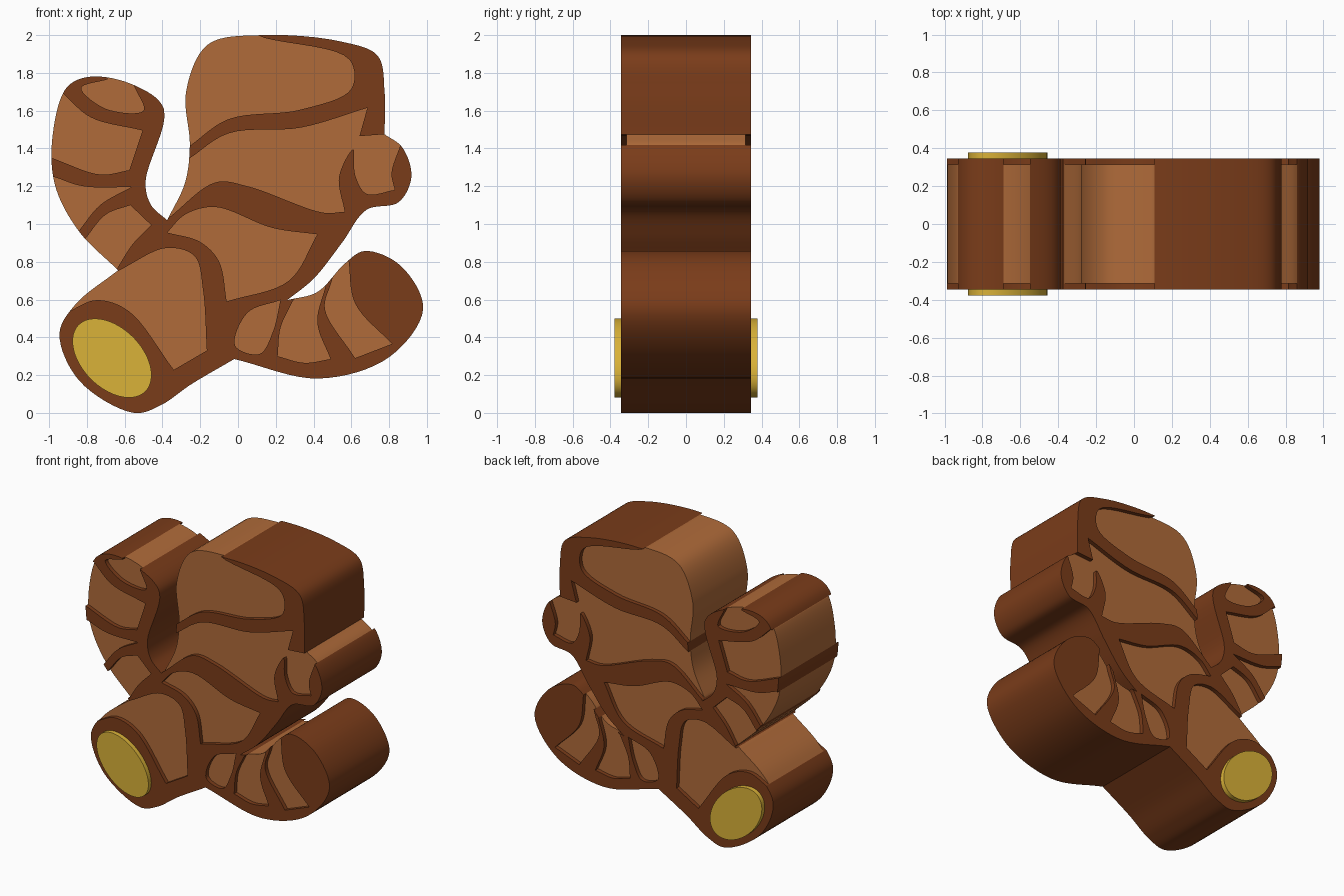
import bpy, bmesh, math
from mathutils import Vector

if "Cube" in bpy.data.objects:
    bpy.data.objects.remove(bpy.data.objects["Cube"])

STEPS = 8


def spline(p):
    """Centripetal Catmull-Rom samples through an open run of points."""
    if len(p) < 3:
        return p
    p = [2 * p[0] - p[1]] + p + [2 * p[-1] - p[-2]]
    out = []
    for a, b, c, d in zip(p, p[1:], p[2:], p[3:]):
        u = (a - b).length ** 0.5
        v = u + (b - c).length ** 0.5
        w = v + (c - d).length ** 0.5
        for i in range(STEPS):
            t = u + (v - u) * i / STEPS
            ab, bc, cd = a.lerp(b, t / u), b.lerp(c, (t - u) / (v - u)), c.lerp(d, (t - v) / (w - v))
            out.append(ab.lerp(bc, t / v).lerp(bc.lerp(cd, (t - u) / (w - u)), (t - u) / (v - u)))
    return out + [p[-2]]


def loop(start, *runs):
    """Closed loop: each smooth run carries on from the corner before it."""
    out = [Vector(start)]
    for r in runs:
        out += spline([out[-1]] + [Vector(q) for q in r])[1:]
    if (out[0] - out[-1]).length < 1e-4:
        out.pop()
    return out


def material(name, rgb):
    m = bpy.data.materials.new(name)
    m.diffuse_color = (*rgb, 1)
    m.use_nodes = True
    m.node_tree.nodes["Principled BSDF"].inputs["Base Color"].default_value = m.diffuse_color
    return m


def prism(name, pts, half, mat):
    bm = bmesh.new()
    f = bm.faces.new([bm.verts.new((x, -half, z)) for x, z in pts])
    for v in bmesh.ops.extrude_face_region(bm, geom=[f])["geom"]:
        if isinstance(v, bmesh.types.BMVert):
            v.co.y = half
    bmesh.ops.recalc_face_normals(bm, faces=bm.faces)
    me = bpy.data.meshes.new(name)
    bm.to_mesh(me)
    bm.free()
    me.materials.append(mat)
    ob = bpy.data.objects.new(name, me)
    bpy.context.collection.objects.link(ob)
    return ob


def boolean(ob, cutters, op):
    for c in cutters:
        m = ob.modifiers.new("cut", "BOOLEAN")
        m.object, m.operation, m.solver = c, op, "EXACT"
    dg = bpy.context.evaluated_depsgraph_get()
    me = bpy.data.meshes.new_from_object(ob.evaluated_get(dg))
    ob.modifiers.clear()
    ob.data = me


dark = material("dark_brown", (0.195, 0.045, 0.010))
light = material("light_brown", (0.434, 0.147, 0.042))
yellow = material("yellow", (0.70, 0.445, 0.04))

# Silhouette: leg, raised arm, head, ear and back, low arm
leg = [(-0.25, 0.15), (-0.41, 0.04), (-0.55, 0), (-0.84, 0.17), (-0.945, 0.42), (-0.86, 0.575), (-0.635, 0.755)]
raised_arm = [(-0.845, 0.965), (-0.97, 1.21), (-0.98, 1.48), (-0.905, 1.725), (-0.78, 1.78),
              (-0.55, 1.735), (-0.393, 1.61), (-0.49, 1.22), (-0.46, 1.1), (-0.375, 1.02)]
head = [(-0.28, 1.22), (-0.255, 1.42), (-0.275, 1.7), (-0.16, 1.95), (0.13, 2), (0.55, 1.965),
        (0.74, 1.89), (0.776, 1.7), (0.776, 1.475)]
back = [(0.87, 1.405), (0.918, 1.25), (0.85, 1.115), (0.68, 1.075), (0.55, 0.9), (0.4, 0.71), (0.26, 0.597)]
low_arm = [(0.42, 0.64), (0.565, 0.79), (0.67, 0.857), (0.86, 0.78), (0.98, 0.55), (0.8, 0.295),
           (0.43, 0.182), (-0.02, 0.285)]
outline = loop(low_arm[-1], leg, raised_arm, head, back, low_arm)

cutters, parts = [], []


def panel(name, *path):
    """Recessed light panel: the silhouette limited to a closed path."""
    cutter = prism("cutter", loop(*path), 0.6, light)
    cutter.hide_render = True
    ob = prism(name, outline, 0.315, light)
    boolean(ob, [cutter], "INTERSECT")
    cutters.append(cutter)
    parts.append(ob)


# Leg
panel("leg_panel", (-0.9, 0.535), [(-0.75, 0.597), (-0.58, 0.54), (-0.34, 0.228)], [(-0.165, 0.33)],
      [(-0.185, 0.65), (-0.23, 0.83), (-0.38, 0.873), (-0.632, 0.753)], [(-1, 0.6)])
# Raised arm, from the shoulder up
panel("raised_arm_lower_panel", (-0.81, 0.92), [(-0.7, 1.05), (-0.57, 1.1)], [(-0.46, 0.995)],
      [(-0.56, 0.89), (-0.64, 0.765)], [(-0.86, 0.84)])
panel("raised_arm_middle_panel", (-0.975, 1.25), [(-0.82, 1.2), (-0.565, 1.195)],
      [(-0.73, 1.1), (-0.845, 0.96)], [(-1.05, 1.05)])
panel("raised_arm_upper_panel", (-0.925, 1.69), [(-0.78, 1.565), (-0.505, 1.495)], [(-0.575, 1.285)],
      [(-0.73, 1.262), (-0.987, 1.35)], [(-1.1, 1.5)])
panel("raised_arm_end_panel", (-0.69, 1.85), [(-0.69, 1.766)],
      [(-0.83, 1.72), (-0.7, 1.61), (-0.5, 1.6), (-0.55, 1.73)], [(-0.53, 1.85)])
# Head, face with curled ear line, belly
panel("head_top_panel", (-0.26, 1.41),
      [(-0.05, 1.555), (0.33, 1.605), (0.6, 1.715), (0.59, 1.87), (0.14, 1.985)], [(-0.36, 2.2)])
panel("face_panel", (-0.26, 1.345), [(-0.05, 1.48), (0.33, 1.51), (0.685, 1.615)], [(0.643, 1.465)],
      [(0.775, 1.475)], [(0.9, 1.475)], [(0.86, 1.418)], [(0.813, 1.27), (0.83, 1.18)],
      [(0.68, 1.16), (0.62, 1.26), (0.61, 1.395), (0.535, 1.25), (0.565, 1.065)],
      [(0.45, 1.06), (0.05, 1.2), (-0.12, 1.22), (-0.37, 1.03)], [(-0.36, 1.25)])
panel("belly_panel", (-0.375, 0.955), [(-0.28, 1.05), (-0.12, 1.09), (0.18, 0.98), (0.42, 0.945)],
      [(0.27, 0.7), (-0.06, 0.59)], [(-0.1, 0.8), (-0.2, 0.905), (-0.375, 0.955)])
# Low arm, from the body outward
panel("low_arm_inner_panel", (0.225, 0.597),
      [(0.185, 0.43), (0.115, 0.312), (-0.015, 0.355), (0.05, 0.53), (0.225, 0.597)])
panel("low_arm_middle_panel", (0.29, 0.594), [(0.225, 0.45), (0.21, 0.3)], [(0.35, 0.265), (0.49, 0.285)],
      [(0.42, 0.48), (0.465, 0.675)], [(0.38, 0.66)])
panel("low_arm_outer_panel", (0.495, 0.695), [(0.46, 0.55), (0.62, 0.29)], [(0.815, 0.365)],
      [(0.62, 0.58), (0.585, 0.81)], [(0.52, 0.78)])

# Dark body, opened by every panel
body = prism("body_outline", outline, 0.345, dark)
boolean(body, cutters, "DIFFERENCE")
parts.append(body)
for c in cutters:
    bpy.data.objects.remove(c)

# Yellow oval on the foot, standing proud of both faces
s = math.sqrt(0.5)
oval = []
for i in range(64):
    t = 2 * math.pi * i / 64
    u, v = 0.25 * math.cos(t), 0.158 * math.sin(t)
    oval.append((-0.667 + s * (u + v), 0.29 + s * (v - u)))
parts.append(prism("foot_oval", oval, 0.378, yellow))

for ob in parts:
    ob.select_set(True)
bpy.context.view_layer.objects.active = body
bpy.ops.object.shade_smooth_by_angle(angle=math.radians(30))
